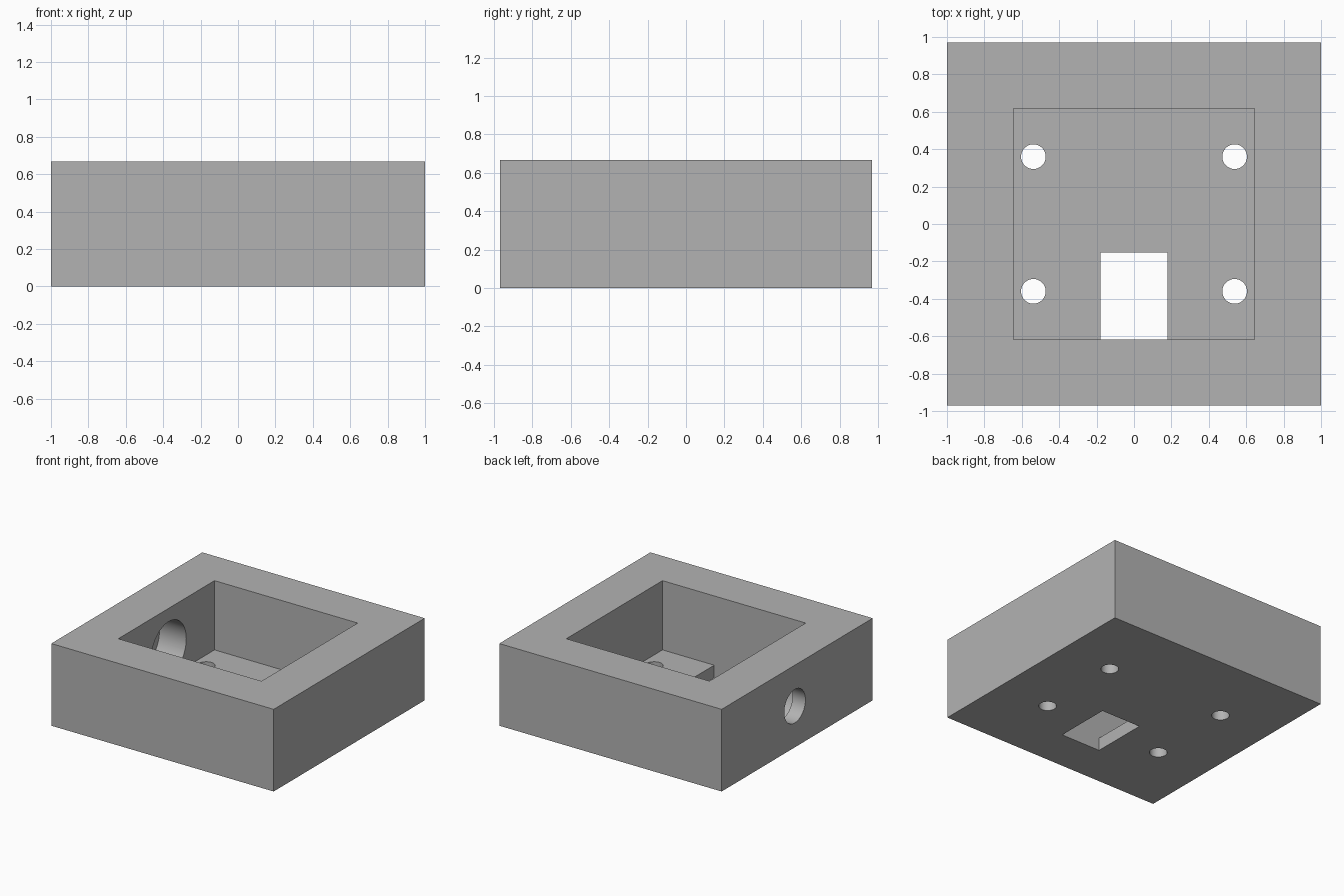
import bpy
import math

default = bpy.data.objects.get("Cube")
if default:
    bpy.data.objects.remove(default, do_unlink=True)

HEIGHT = 0.668
FLOOR = 0.105          # thickness of the cavity floor
CAVITY = (0.644, 0.618)  # half width and half depth

grey = bpy.data.materials.new("plain_grey")
grey.use_nodes = True
grey.diffuse_color = (0.45, 0.45, 0.45, 1)
grey.node_tree.nodes["Principled BSDF"].inputs["Base Color"].default_value = (0.45, 0.45, 0.45, 1)


def box(name, low, high):
    """Box between two opposite corners."""
    bpy.ops.mesh.primitive_cube_add(size=1)
    obj = bpy.context.object
    obj.name = name
    for v in obj.data.vertices:
        v.co = [l + (c + 0.5) * (h - l) for c, l, h in zip(v.co, low, high)]
    return obj


def rod(name, radius, length, centre, rotation=(0, 0, 0), sides=64):
    bpy.ops.mesh.primitive_cylinder_add(vertices=sides, radius=radius, depth=length,
                                        location=centre, rotation=rotation)
    bpy.context.object.name = name
    return bpy.context.object


def cut(target, cutter):
    """Subtract the cutter from the target, then discard it."""
    cutter.hide_render = True
    mod = target.modifiers.new("cut", "BOOLEAN")
    mod.operation = "DIFFERENCE"
    mod.solver = "EXACT"
    mod.object = cutter
    bpy.context.view_layer.objects.active = target
    bpy.ops.object.modifier_apply(modifier=mod.name)
    bpy.data.objects.remove(cutter, do_unlink=True)


# Solid block
housing = box("housing", (-1, -0.97, 0), (1, 0.97, HEIGHT))

# Open cavity
cx, cy = CAVITY
cut(housing, box("cavity_cutter", (-cx, -cy, FLOOR), (cx, cy, HEIGHT + 0.2)))

# Rectangular floor slot against the front wall of the cavity
cut(housing, box("slot_cutter", (-0.179, -cy, -0.1), (0.179, -0.152, HEIGHT + 0.2)))

# Four screw holes through the floor
for x in (-0.538, 0.538):
    for y in (-0.36, 0.36):
        cut(housing, rod("screw_hole_cutter", 0.066, 0.4, (x, y, FLOOR / 2), sides=48))

# Cable hole through the -x wall, with a wider bore on the inside
across = (0, math.pi / 2, 0)
bore_y, bore_z = 0.03, 0.335
cut(housing, rod("cable_hole_cutter", 0.136, 0.7, (-0.85, bore_y, bore_z), across))
cut(housing, rod("wide_bore_cutter", 0.225, 0.48, (-0.645, bore_y, bore_z), across))

# Finish
housing.data.materials.clear()
housing.data.materials.append(grey)
for poly in housing.data.polygons:
    poly.material_index = 0
bpy.ops.object.select_all(action="DESELECT")
housing.select_set(True)
bpy.context.view_layer.objects.active = housing
bpy.ops.object.shade_smooth_by_angle(angle=math.radians(30))
